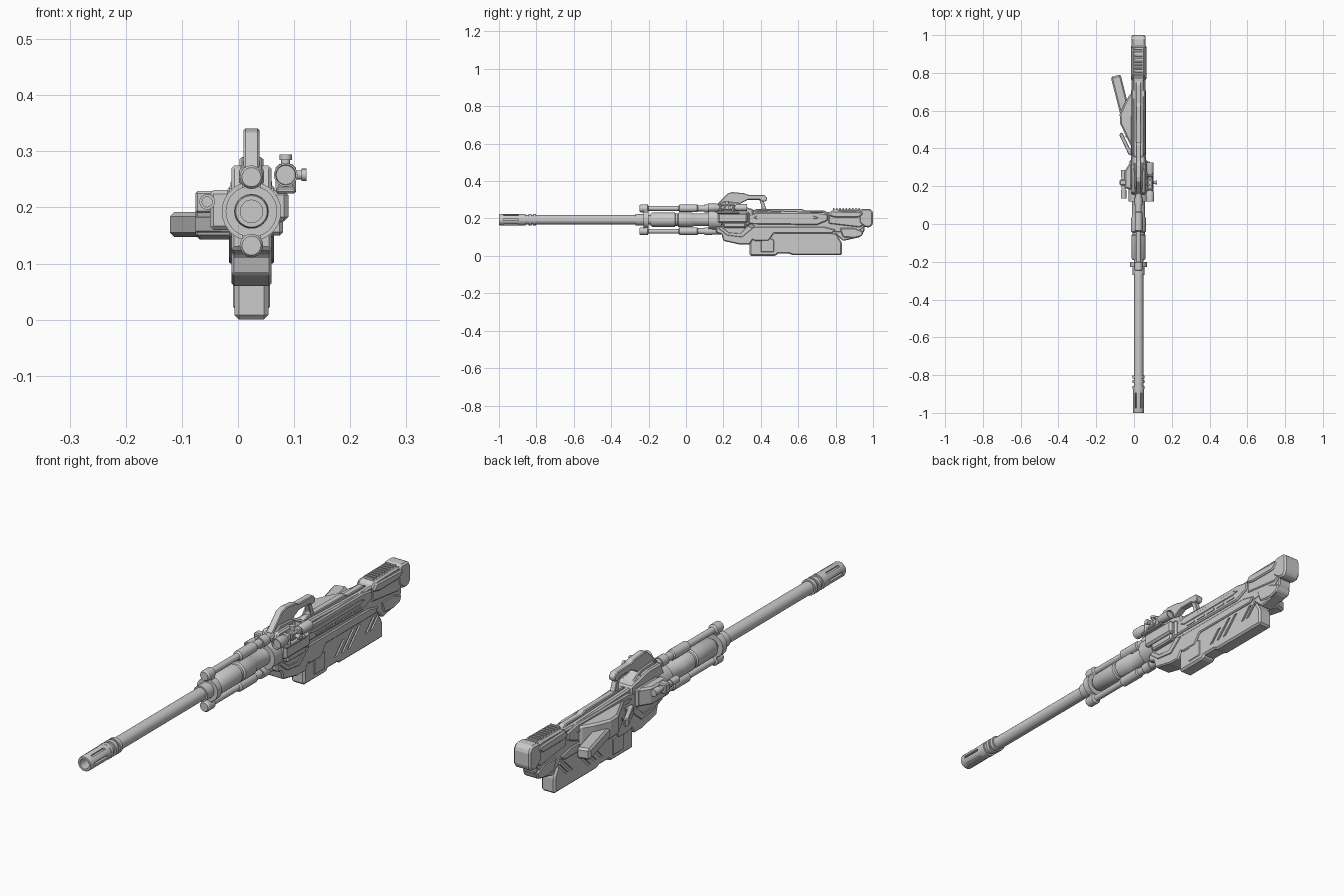
import bpy, bmesh, math
from mathutils import Vector

CX, CZ = 0.024, 0.193   # bore axis


def finish(name, bm, bevel=0.0, smooth=False):
    bmesh.ops.recalc_face_normals(bm, faces=bm.faces)
    me = bpy.data.meshes.new(name)
    bm.to_mesh(me)
    bm.free()
    ob = bpy.data.objects.new(name, me)
    bpy.context.collection.objects.link(ob)
    if bevel:
        m = ob.modifiers.new("Bevel", 'BEVEL')
        m.width, m.segments, m.limit_method = bevel, 1, 'ANGLE'
    if smooth:
        bpy.ops.object.select_all(action='DESELECT')
        ob.select_set(True)
        bpy.context.view_layer.objects.active = ob
        bpy.ops.object.shade_smooth_by_angle(angle=math.radians(32))
    return ob


def add_prism(bm, pts, a, b, axis='x'):
    """Extrude a (y,z) profile along x, or an (x,y) profile along z."""
    pos = (lambda p, t: (t, p[0], p[1])) if axis == 'x' else (lambda p, t: (p[0], p[1], t))
    lo = [bm.verts.new(pos(p, a)) for p in pts]
    hi = [bm.verts.new(pos(p, b)) for p in pts]
    bm.faces.new(lo)
    bm.faces.new(hi)
    for i in range(len(pts)):
        j = (i + 1) % len(pts)
        bm.faces.new((lo[i], lo[j], hi[j], hi[i]))


def prism(name, pts, a, b, bevel=0.0, axis='x'):
    bm = bmesh.new()
    add_prism(bm, pts, a, b, axis)
    return finish(name, bm, bevel)


def slab(name, pts, half, bevel=0.0):
    return prism(name, pts, CX - half, CX + half, bevel)


def rect(y0, y1, z0, z1):
    return [(y0, z0), (y1, z0), (y1, z1), (y0, z1)]


def box(name, x0, x1, y0, y1, z0, z1, bevel=0.0):
    return prism(name, rect(y0, y1, z0, z1), x0, x1, bevel)


def lathe(name, prof, origin=(CX, 0, CZ), axis='Y', n=28):
    """Spin (along, radius) pairs; ends with radius 0 close on the axis."""
    bm = bmesh.new()
    vs = [bm.verts.new((r, t, 0)) for t, r in prof]
    es = [bm.edges.new(p) for p in zip(vs, vs[1:])]
    bmesh.ops.spin(bm, geom=vs + es, axis=(0, 1, 0), cent=(0, 0, 0), steps=n, angle=math.tau)
    bmesh.ops.remove_doubles(bm, verts=bm.verts, dist=1e-5)
    for v in bm.verts:
        x, y, z = v.co
        v.co = Vector({'Y': (x, y, z), 'X': (y, z, x), 'Z': (x, z, y)}[axis]) + Vector(origin)
    return finish(name, bm, smooth=True)


def tube(name, y0, y1, r, x=CX, z=CZ, n=28):
    return lathe(name, [(y0, 0), (y0, r), (y1, r), (y1, 0)], (x, 0, z), n=n)


def cut(ob, bm):
    c = finish(ob.name + "_cutter", bm)
    c.hide_render = True
    c.display_type = 'WIRE'
    c.hide_set(True)
    m = ob.modifiers.new("Cut", 'BOOLEAN')
    m.operation, m.object, m.solver = 'DIFFERENCE', c, 'EXACT'


# Barrel, muzzle brake with slots, and rings
muzzle = lathe("muzzle_brake", [(-0.86, 0), (-0.86, .03), (-0.995, .03), (-1, .028), (-1, .02),
                                (-0.9, .02), (-0.9, 0)], n=32)
bm = bmesh.new()
for k in range(6):
    a = k * math.tau / 6
    verts = bmesh.ops.create_cube(bm, size=1)['verts']
    for v in verts:
        x, y, z = v.co.x * .02 + .03, v.co.y * .08 - .935, v.co.z * .009
        v.co = (CX + x * math.cos(a) - z * math.sin(a), y, CZ + x * math.sin(a) + z * math.cos(a))
cut(muzzle, bm)
lathe("barrel", [(-0.88, 0), (-0.88, .025), (-0.27, .025), (-0.27, .031), (-0.2, .031), (-0.2, .025),
                 (0.2, .025), (0.2, 0)])
for y in (-0.865, -0.835, -0.81):
    tube("muzzle_ring", y - .008, y + .008, .031)
lathe("barrel_sleeve", [(-0.19, 0), (-0.19, .032), (-0.18, .038), (-0.06, .038), (-0.055, .033), (-0.045, .033),
                        (-0.04, .039), (0.03, .039), (0.04, .034), (0.12, .034), (0.12, .053), (0.19, .053), (0.19, 0)])

# Rod clamp and the two gas rods
tube("clamp_ring", -0.228, -0.2, .046)
box("clamp_bridge", CX - .017, CX + .017, -0.225, -0.203, .135, .253)
for side, z in (("upper", .254), ("lower", .132)):
    lathe(side + "_rod", [(-0.248, 0), (-0.248, .017), (-0.242, .021), (-0.205, .021), (-0.2, .013), (-0.04, .013),
                          (-0.035, .02), (0.06, .02), (0.065, .016), (0.1, .016), (0.1, .021), (0.14, .021),
                          (0.14, .017), (0.25, .017), (0.25, 0)], (CX, 0, z), n=20)

# Receiver: core, side armour and panels
slab("receiver_core", [(.19, .11), (.34, .1), (.93, .13), (.96, .16), (.96, .235), (.86, .238), (.7, .232),
                       (.36, .245), (.3, .27), (.2, .262)], .03, .006)
slab("front_lower_guard", [(.16, .16), (.16, .125), (.19, .115), (.2, .08), (.29, .06), (.34, .06), (.38, .12), (.36, .17)],
     .036, .005)
slab("front_upper_guard", [(.15, .225), (.17, .275), (.25, .275), (.31, .262), (.36, .25), (.36, .2), (.2, .2)], .036, .006)
slab("front_block", rect(.2, .34, .16, .235), .047, .008)
slab("side_armour", [(.32, .17), (.7, .165), (.76, .19), (.76, .222), (.7, .232), (.38, .232), (.32, .215)], .037, .005)
slab("lower_receiver", [(.34, .115), (.8, .115), (.84, .08), (.93, .1), (.955, .135), (.955, .165), (.75, .18),
                        (.36, .18)], .028, .005)
for s in (-1, 1):
    x0, x1 = sorted((CX + s * .034, CX + s * .04))
    prism("panel_rail", [(.36, .205), (.38, .214), (.68, .214), (.71, .204), (.68, .196), (.38, .196)], x0, x1, .002)
    for k in range(5):
        y = .4 + k * .06
        box("panel_notch", min(x0, x1), max(x0, x1), y, y + .045, .18, .187)
    prism("front_fin", [(.17, .15), (.22, .11), (.3, .1), (.36, .15), (.33, .16), (.29, .12), (.23, .125), (.19, .155)],
          x0, x1, .002)
    for z in (.172, .205):
        lathe("side_bolt", [(0, 0), (0, .008), (.006, .008), (.006, 0)],
              (CX + .046 if s > 0 else CX - .052, .23, z), 'X', 10)

# Top spine and carrying handle
slab("top_spine", [(.34, .235), (.38, .252), (.62, .25), (.64, .242), (.74, .242), (.76, .23)], .013, .003)
slab("carry_handle", [(.16, .27), (.19, .3), (.225, .335), (.25, .341), (.31, .335), (.33, .327), (.42, .325), (.434, .31),
                      (.43, .293), (.41, .29), (.395, .3), (.33, .3), (.3, .285), (.27, .265)], .014, .003)
slab("handle_leg", [(.39, .305), (.41, .305), (.43, .25), (.4, .245), (.405, .262)], .011, .002)
slab("handle_base", [(.15, .24), (.15, .262), (.2, .29), (.28, .285), (.36, .24)], .021, .004)

# Stock, cheek rest with ribs, butt pad
slab("stock_body", [(.76, .17), (.93, .15), (.96, .17), (.96, .24), (.92, .25), (.79, .248), (.76, .23)], .034, .007)
slab("cheek_rest", [(.76, .215), (.8, .205), (.92, .205), (.945, .22), (.945, .235), (.78, .24)], .041, .005)
for k in range(9):
    y = .785 + k * .017
    slab("cheek_rib", rect(y, y + .009, .235, .255), .022, .002)
slab("butt_pad", [(.94, .165), (.96, .153), (.985, .153), (1, .17), (1, .235), (.985, .252), (.94, .252), (.925, .235),
                  (.925, .18)], .037, .007)
slab("stock_toe", [(.84, .1), (.9, .095), (.94, .105), (.95, .13), (.9, .15), (.82, .15)], .033, .005)

# Magazine with diagonal vents
mag = slab("magazine", [(.47, .012), (.55, .012), (.57, .004), (.834, .004), (.834, .07), (.8, .125), (.48, .13)], .03, .007)
bm = bmesh.new()
for s in (-1, 1):
    x0, x1 = sorted((CX + s * .024, CX + s * .05))
    for y, z0, h in ((.53, .04, .05), (.57, .04, .07), (.61, .04, .07), (.72, .06, .05), (.75, .06, .05)):
        add_prism(bm, [(y, z0), (y + .016, z0), (y + .016 + h, z0 + h), (y + h, z0 + h)], x0, x1)
cut(mag, bm)
slab("magazine_front", [(.34, 0), (.48, 0), (.5, .02), (.5, .13), (.34, .13)], .03, .008)
slab("magazine_well", [(.35, .09), (.37, .08), (.44, .08), (.47, .12), (.78, .12), (.8, .14), (.74, .155), (.36, .155)],
     .036, .004)
slab("magazine_clip", [(.4, .02), (.47, .02), (.47, .085), (.44, .1), (.4, .08)], .033, .003)

# Left side: grip housing, grip and trigger guard
prism("grip_housing", [(-.01, .4), (-.03, .44), (-.073, .53), (-.076, .58), (-.05, .64), (-.02, .69), (-.005, .69)],
      .143, .222, .01, 'z')
prism("grip", [(-.123, .778), (-.071, .792), (-.015, .57), (-.06, .53)], .147, .192, .008, 'z')
prism("trigger_guard", [(-.012, .36), (-.03, .37), (-.077, .47), (-.07, .485), (-.06, .48), (-.022, .4), (-.012, .4)],
      .155, .185, .003, 'z')
prism("trigger", [(-.01, .45), (-.045, .46), (-.045, .468), (-.01, .475)], .165, .177, .001, 'z')

# Left side: aiming module
prism("module_mount", [(-.012, .18), (-.05, .19), (-.05, .28), (-.012, .34)], .16, .231, .007, 'z')
lathe("aiming_tube", [(.14, 0), (.14, .009), (.135, .009), (.135, .014), (.18, .014), (.18, .011), (.25, .011),
                      (.25, .014), (.285, .014), (.285, 0)], (-.055, 0, .21), n=16)
box("module_clamp", -.076, -.035, .205, .235, .19, .229, .004)

# Right side: scope with turrets and mount
lathe("scope_tube", [(.125, 0), (.125, .017), (.118, .018), (.118, .021), (.165, .021), (.175, .015), (.265, .015),
                     (.28, .019), (.325, .019), (.325, .015), (.32, .015), (.32, 0)], (.085, 0, .258), n=24)
box("scope_block", .069, .101, .2, .24, .242, .275, .005)
turret = [(0, 0), (0, .008), (.01, .008), (.01, .011), (.019, .011), (.019, 0)]
lathe("top_turret", turret, (.085, .22, .275), 'Z', 16)
lathe("side_turret", turret, (.103, .22, .258), 'X', 16)
for y in (.185, .255):
    box("scope_ring", .067, .103, y - .008, y + .008, .228, .277, .006)
box("scope_rail", .068, .103, .165, .285, .225, .236, .003)
box("scope_mount", .055, .09, .17, .33, .175, .23, .008)
box("mount_foot", .055, .08, .2, .32, .15, .18, .006)
